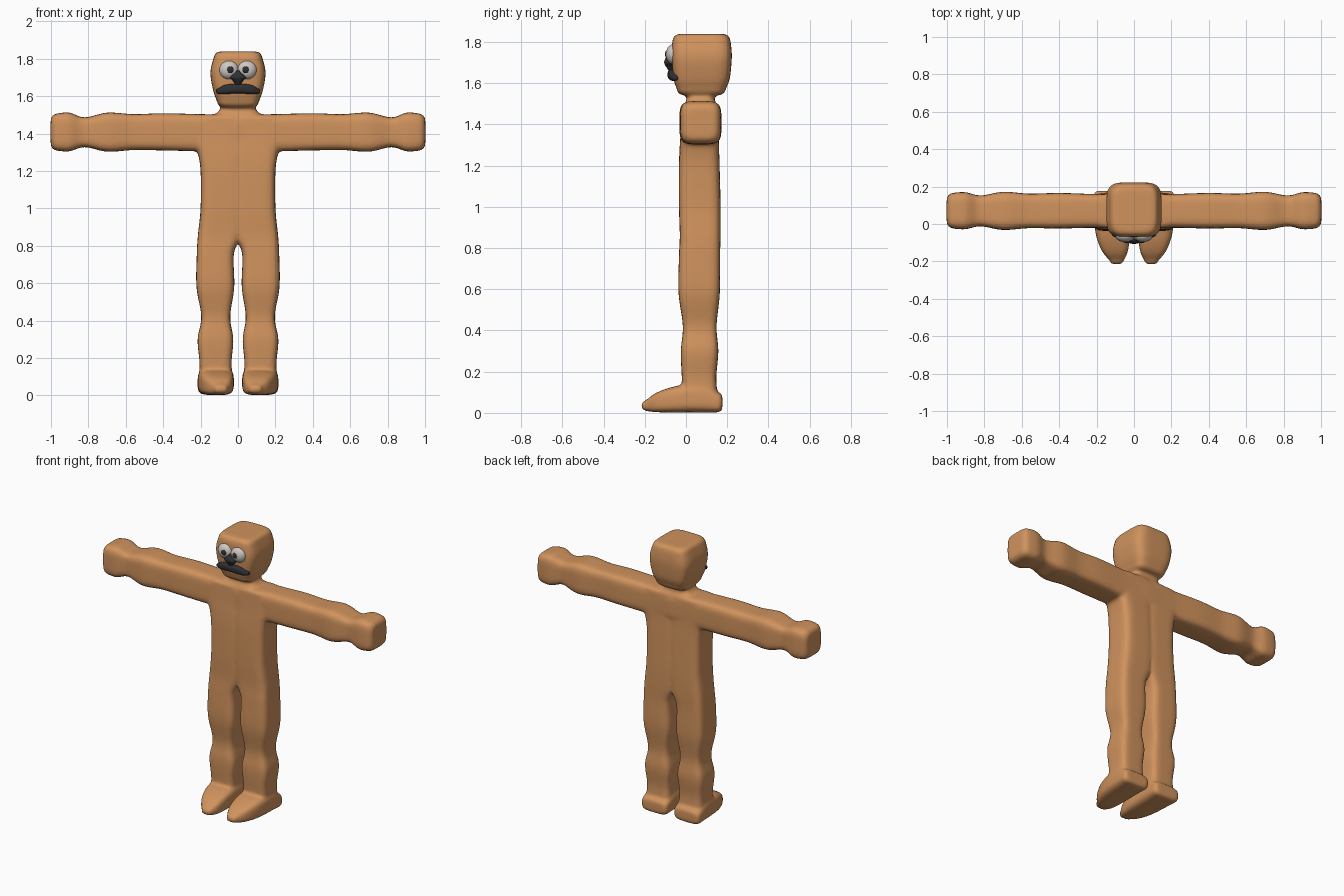
import bpy, bmesh, math
from mathutils import Vector

cube = bpy.data.objects.get("Cube")
if cube:
    bpy.data.objects.remove(cube, do_unlink=True)


def material(name, color):
    m = bpy.data.materials.new(name)
    m.use_nodes = True
    m.diffuse_color = (*color, 1)
    m.node_tree.nodes["Principled BSDF"].inputs["Base Color"].default_value = (*color, 1)
    return m


tan = material("tan skin", (0.63, 0.29, 0.11))
white = material("eye white", (0.62, 0.58, 0.54))
dark = material("dark grey", (0.03, 0.03, 0.035))


def spline(rows, steps=5):
    """Smoothly interpolate section rows."""
    out = []
    for i in range(len(rows) - 1):
        p0, p1 = rows[max(i - 1, 0)], rows[i]
        p2, p3 = rows[i + 1], rows[min(i + 2, len(rows) - 1)]
        for s in range(steps):
            t = s / steps
            out.append([b + t * (c - a) / 2 + t * t * (a - 2.5 * b + 2 * c - d / 2)
                        + t ** 3 * (1.5 * (b - c) + (d - a) / 2)
                        for a, b, c, d in zip(p0, p1, p2, p3)])
    return out + [list(rows[-1])]


def loft(bm, axis, rows, power=5, end=0.03, side=1, count=40):
    """Rounded-box tube; each row is position, then low/high on both cross axes."""
    rows = spline(rows)
    first, last = rows[0], rows[-1]

    def cap(row, direction, k):
        inset = end * (1 - math.cos(k * math.pi / 2))
        p, a0, a1, b0, b1 = row
        return [p + direction * end * math.sin(k * math.pi / 2),
                a0 + inset, a1 - inset, b0 + inset, b1 - inset]
    ks = (0.33, 0.66, 0.9)
    rows = ([cap(first, -1, k) for k in reversed(ks)] + rows
            + [cap(last, 1, k) for k in ks])
    rings = []
    for p, a0, a1, b0, b1 in rows:
        ring = []
        for i in range(count):
            ang = math.tau * i / count
            c, s = math.cos(ang), math.sin(ang)
            r = (abs(c) ** power + abs(s) ** power) ** (-1 / power)
            a = (a0 + a1) / 2 + (a1 - a0) / 2 * c * r
            b = (b0 + b1) / 2 + (b1 - b0) / 2 * s * r
            x, y, z = {"x": (p, a, b), "y": (a, p, b), "z": (a, b, p)}[axis]
            ring.append(bm.verts.new((x * side, y, z)))
        rings.append(ring)
    faces = [bm.faces.new(rings[0]), bm.faces.new(rings[-1])]
    for lo, hi in zip(rings, rings[1:]):
        for i in range(count):
            j = (i + 1) % count
            faces.append(bm.faces.new((lo[i], lo[j], hi[j], hi[i])))
    bmesh.ops.recalc_face_normals(bm, faces=faces)


def finish(bm, name, mat):
    me = bpy.data.meshes.new(name)
    bm.to_mesh(me)
    bm.free()
    me.shade_smooth()
    me.materials.append(mat)
    ob = bpy.data.objects.new(name, me)
    bpy.context.collection.objects.link(ob)
    return ob


def ball(name, loc, size, mat):
    bm = bmesh.new()
    bmesh.ops.create_uvsphere(bm, u_segments=28, v_segments=18, radius=1)
    for v in bm.verts:
        v.co = Vector(loc) + v.co * Vector(size)
    return finish(bm, name, mat)


# Body: overlapping lofts fused into one soft skin
body = bmesh.new()
leg = [(0.07, 0.025, 0.21, -0.015, 0.155), (0.17, 0.035, 0.205, -0.02, 0.147),
       (0.3, 0.025, 0.216, -0.025, 0.157), (0.42, 0.042, 0.196, -0.015, 0.148),
       (0.58, 0.02, 0.222, -0.036, 0.164), (0.76, 0.022, 0.22, -0.034, 0.165),
       (0.86, -0.02, 0.214, -0.03, 0.168), (1.0, -0.03, 0.2, -0.034, 0.168),
       (1.2, -0.03, 0.2, -0.034, 0.163), (1.3, -0.03, 0.216, -0.03, 0.16),
       (1.36, -0.03, 0.24, -0.026, 0.16), (1.48, -0.03, 0.22, -0.02, 0.16)]
foot = [(-0.195, 0.055, 0.13, 0.01, 0.06), (-0.15, 0.034, 0.168, 0.004, 0.094),
        (-0.08, 0.024, 0.198, 0.002, 0.122), (0, 0.022, 0.212, 0.002, 0.138),
        (0.08, 0.022, 0.216, 0.002, 0.14), (0.155, 0.024, 0.216, 0.002, 0.1)]
arm = [(0, -0.022, 0.163, 1.31, 1.5), (0.2, -0.02, 0.16, 1.306, 1.504),
       (0.4, -0.024, 0.166, 1.31, 1.508), (0.56, -0.022, 0.162, 1.312, 1.504),
       (0.7, -0.032, 0.172, 1.303, 1.512), (0.82, -0.012, 0.152, 1.328, 1.486),
       (0.9, -0.028, 0.17, 1.305, 1.512), (0.965, -0.025, 0.167, 1.308, 1.508)]
for side in (1, -1):
    loft(body, "z", leg, power=5, end=0.02, side=side)
    loft(body, "y", foot, power=4, end=0.022, side=side)
    loft(body, "x", arm, power=5, end=0.037, side=side)
neck = [(1.46, -0.15, 0.15, -0.01, 0.15), (1.5, -0.125, 0.125, -0.005, 0.145),
        (1.53, -0.096, 0.096, 0.005, 0.138), (1.6, -0.09, 0.09, 0.005, 0.14)]
loft(body, "z", neck, power=4, end=0.01)
head = [(1.575, -0.113, 0.113, -0.046, 0.194), (1.62, -0.13, 0.13, -0.06, 0.212),
        (1.7, -0.146, 0.146, -0.068, 0.221), (1.75, -0.145, 0.145, -0.07, 0.222),
        (1.805, -0.13, 0.13, -0.066, 0.216)]
loft(body, "z", head, power=5, end=0.034)
skin = finish(body, "body", tan)
fuse = skin.modifiers.new("fuse", "REMESH")
fuse.mode = "VOXEL"
fuse.voxel_size = 0.0095
fuse.use_smooth_shade = True
soften = skin.modifiers.new("soften", "SMOOTH")
soften.factor = 0.5
soften.iterations = 8

# Eyes
for side, label in ((1, "left"), (-1, "right")):
    ball(label + "_eye", (side * 0.048, -0.06, 1.74), (0.052, 0.037, 0.05), white)
    ball(label + "_pupil", (side * 0.042, -0.09, 1.741), (0.019, 0.012, 0.019), dark)

# Nose: wide in the middle, peaked at the top, narrow below
nose = bmesh.new()
loft(nose, "z", [(1.67, -0.018, 0.018, -0.09, -0.05), (1.685, -0.03, 0.03, -0.1, -0.05),
                 (1.703, -0.042, 0.042, -0.106, -0.05),
                 (1.73, -0.012, 0.012, -0.096, -0.05)], power=2.4, end=0.008)
finish(nose, "nose", dark)

# Mouth: long drooping lip
mouth = bmesh.new()
loft(mouth, "x", [(-0.107, -0.068, -0.035, 1.613, 1.64), (-0.07, -0.083, -0.04, 1.611, 1.66),
                  (0, -0.09, -0.04, 1.615, 1.667), (0.07, -0.083, -0.04, 1.611, 1.66),
                  (0.107, -0.068, -0.035, 1.613, 1.64)], power=2.5, end=0.01)
finish(mouth, "mouth", dark)
